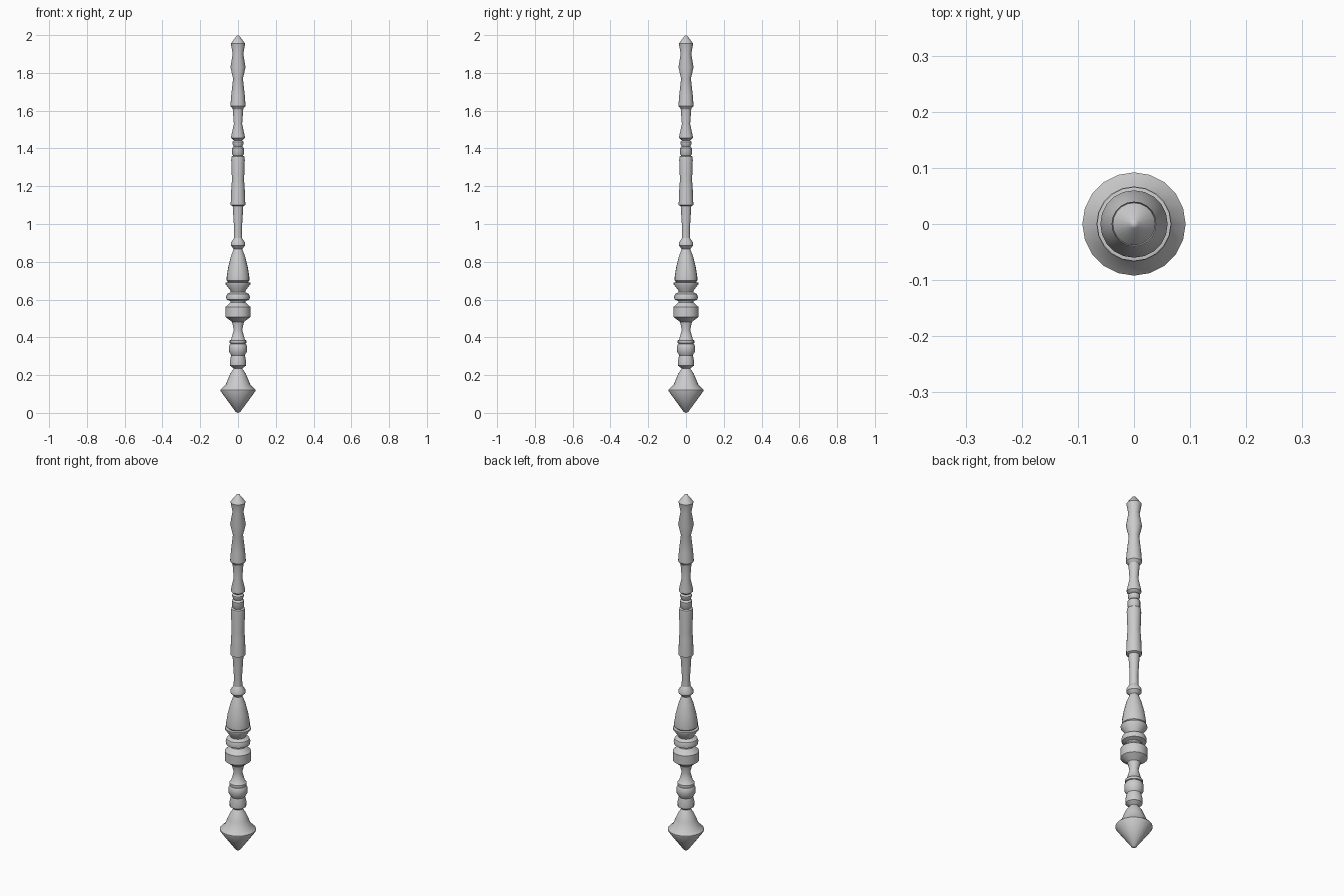
import bpy, bmesh, math

SIDES = 20

def turned(name, profile):
    """Lathe a (radius, height) profile around the z axis."""
    bm = bmesh.new()
    rings = []
    for r, z in profile:
        if r == 0:
            rings.append([bm.verts.new((0, 0, z))] * SIDES)
        else:
            rings.append([bm.verts.new((r * math.cos(2 * math.pi * i / SIDES),
                                        r * math.sin(2 * math.pi * i / SIDES), z))
                          for i in range(SIDES)])
    for a, b in zip(rings, rings[1:]):
        for i in range(SIDES):
            j = (i + 1) % SIDES
            bm.faces.new(list(dict.fromkeys((a[i], a[j], b[j], b[i]))))
    bmesh.ops.recalc_face_normals(bm, faces=bm.faces)
    mesh = bpy.data.meshes.new(name)
    bm.to_mesh(mesh)
    bm.free()
    ob = bpy.data.objects.new(name, mesh)
    bpy.context.collection.objects.link(ob)
    bpy.ops.object.select_all(action='DESELECT')
    ob.select_set(True)
    bpy.context.view_layer.objects.active = ob
    bpy.ops.object.shade_smooth_by_angle(angle=math.radians(40))

# pointed pommel and lower beads
turned("pommel", [(0, 0), (.012, .005), (.092, .115), (.092, .122), (.066, .148),
                  (.053, .18), (.04, .21), (.022, .235)])
turned("lower_grip", [(.022, .235), (.042, .25), (.043, .275), (.036, .305),
                      (.048, .325), (.048, .355), (.042, .366), (.036, .368),
                      (.044, .37), (.044, .383), (.037, .388), (.022, .44), (.032, .482)])
# stacked collars
turned("collars", [(.032, .482), (.067, .508), (.067, .56), (.04, .585), (.04, .592),
                   (.061, .6), (.063, .615), (.058, .63), (.038, .64), (.042, .65),
                   (.066, .682), (.066, .69), (.052, .692)])
# flared bulb with a ring on top
turned("bulb", [(.052, .692), (.06, .70), (.06, .72), (.052, .77), (.037, .83),
                (.022, .868), (.038, .885), (.038, .9), (.022, .925)])
# slender shaft
turned("shaft", [(.022, .925), (.021, .98), (.028, 1.095), (.039, 1.1), (.035, 1.2),
                 (.032, 1.23), (.036, 1.34), (.034, 1.358), (.026, 1.362),
                 (.031, 1.37), (.031, 1.402), (.022, 1.41), (.03, 1.425), (.03, 1.435),
                 (.022, 1.443), (.036, 1.455), (.036, 1.465), (.022, 1.53),
                 (.028, 1.61)])
# faceted tip
turned("tip", [(.028, 1.61), (.04, 1.625), (.036, 1.68), (.026, 1.77), (.04, 1.83),
               (.028, 1.9), (.038, 1.955), (.008, 1.995), (0, 2)])
